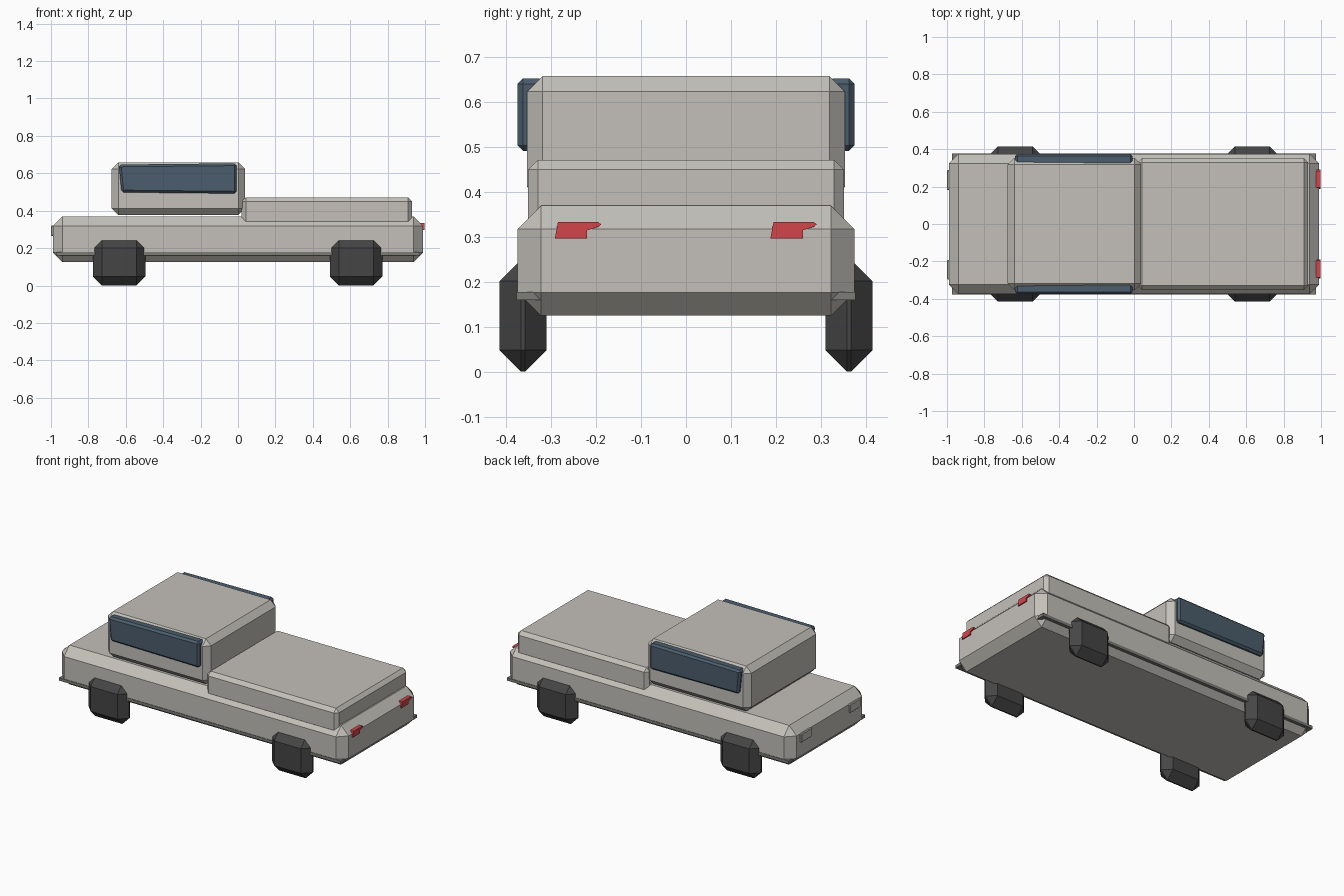
import bpy, bmesh

if "Cube" in bpy.data.objects:
    bpy.data.objects.remove(bpy.data.objects["Cube"])


def material(name, rgb):
    m = bpy.data.materials.new(name)
    m.diffuse_color = (*rgb, 1)
    m.use_nodes = True
    m.node_tree.nodes["Principled BSDF"].inputs["Base Color"].default_value = m.diffuse_color
    return m


PAINT = material("paint", (0.55, 0.53, 0.49))
GLASS = material("dark_glass", (0.07, 0.11, 0.15))
RUBBER = material("rubber", (0.06, 0.06, 0.06))
RED = material("red_lens", (0.65, 0.06, 0.07))
TRIM = material("dark_trim", (0.2, 0.2, 0.19))


def finish(name, bm, mat, chamfer=0):
    bmesh.ops.recalc_face_normals(bm, faces=bm.faces)
    if chamfer:
        bmesh.ops.bevel(bm, geom=bm.edges[:], offset=chamfer, segments=1,
                        affect='EDGES', clamp_overlap=True)
    me = bpy.data.meshes.new(name)
    bm.to_mesh(me)
    bm.free()
    me.materials.append(mat)
    ob = bpy.data.objects.new(name, me)
    bpy.context.collection.objects.link(ob)
    return ob


def box(name, x, y, z, mat, chamfer=0):
    """Chamfered box from (min, max) ranges."""
    bm = bmesh.new()
    bmesh.ops.create_cube(bm, size=1)
    for v in bm.verts:
        v.co = [r[0] if c < 0 else r[1] for c, r in zip(v.co, (x, y, z))]
    return finish(name, bm, mat, chamfer)


def prism(name, outline, x, mat):
    """Outline in (y, z) extruded along x."""
    bm = bmesh.new()
    face = bm.faces.new([bm.verts.new((x[0], a, b)) for a, b in outline])
    new = bmesh.ops.extrude_face_region(bm, geom=[face])["geom"]
    for v in new:
        if isinstance(v, bmesh.types.BMVert):
            v.co.x = x[1]
    return finish(name, bm, mat)


# Main body, cab and rear deck
box("body", (-0.99, 0.99), (-0.375, 0.375), (0.125, 0.37), PAINT, 0.052)
box("cab", (-0.675, 0.037), (-0.354, 0.354), (0.377, 0.659), PAINT, 0.035)
box("rear_deck", (0.02, 0.93), (-0.352, 0.352), (0.32, 0.472), PAINT, 0.022)

# Thin dark skirt around the lower body
box("skirt", (-0.972, 0.972), (-0.378, 0.378), (0.16, 0.178), TRIM)

# Side windows: slightly skewed slabs
for side, label in ((-1, "front"), (1, "back")):
    y = sorted((side * 0.315, side * 0.375))
    win = box(label + "_window", (-0.636, -0.008), y, (0.492, 0.653), GLASS, 0.012)
    for v in win.data.vertices:
        if v.co.x < -0.5:
            v.co.x += 0.012 if v.co.z < 0.57 else 0
            v.co.z += 0.006 if v.co.z < 0.57 else -0.006

# Wheels: chunky chamfered blocks
for cx, end in ((-0.635, "left"), (0.632, "right")):
    for cy, side in ((-0.363, "front"), (0.363, "back")):
        box(f"{side}_{end}_wheel", (cx - 0.14, cx + 0.14), (cy - 0.052, cy + 0.052),
            (0.0, 0.25), RUBBER, 0.048)

# Lights: red notched tail lights, plain head lights
tail = [(-0.05, 0.297), (0.022, 0.297), (0.022, 0.315), (0.047, 0.323),
        (0.053, 0.328), (0.046, 0.334), (-0.043, 0.334)]
for cy, side in ((-0.242, "front"), (0.238, "back")):
    prism(side + "_tail_light", [(cy + a, b) for a, b in tail], (0.965, 0.997), RED)
    box(side + "_head_light", (-1.0, -0.97), (cy - 0.055, cy + 0.05),
        (0.265, 0.32), PAINT, 0.004)
